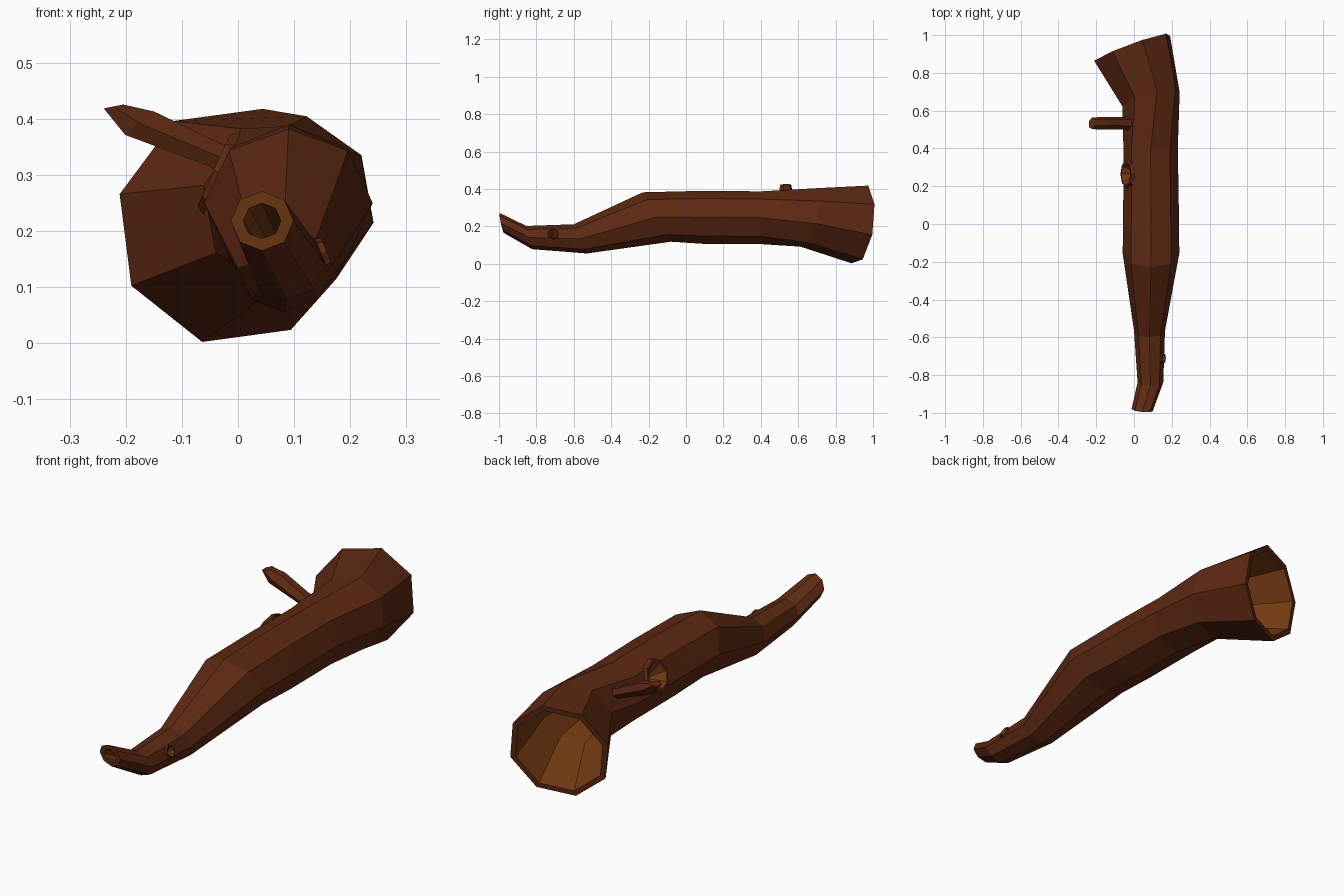
import bpy, bmesh, math
from mathutils import Vector

if "Cube" in bpy.data.objects:
    bpy.data.objects.remove(bpy.data.objects["Cube"])

def material(name, rgb):
    m = bpy.data.materials.new(name)
    m.diffuse_color = (*rgb, 1)
    m.use_nodes = True
    m.node_tree.nodes["Principled BSDF"].inputs["Base Color"].default_value = m.diffuse_color
    return m

BARK = material("bark", (0.11, 0.022, 0.006))
WOOD = material("inner_wood", (0.17, 0.042, 0.006))

def loft(name, loops, mats, cap_start=True, cap_end=True):
    """Skin loops of points; mats holds one material index per span."""
    bm = bmesh.new()
    rows = [[bm.verts.new(p) for p in loop] for loop in loops]
    n = len(rows[0])
    for a, b, mi in zip(rows, rows[1:], mats):
        for k in range(n):
            f = bm.faces.new((a[k], a[(k + 1) % n], b[(k + 1) % n], b[k]))
            f.material_index = mi
    if cap_start:
        bm.faces.new(rows[0]).material_index = mats[0]
    if cap_end:
        bm.faces.new(rows[-1]).material_index = mats[-1]
    bmesh.ops.recalc_face_normals(bm, faces=bm.faces)
    me = bpy.data.meshes.new(name)
    bm.to_mesh(me)
    bm.free()
    me.materials.append(BARK)
    me.materials.append(WOOD)
    ob = bpy.data.objects.new(name, me)
    bpy.context.collection.objects.link(ob)
    return ob

def slice_loop(x, y, z, rx, rz, turn=0, sx=0, sz=0, scale=1):
    """Octagon across the log, leaning by sx / sz."""
    pts = []
    for k in range(8):
        a = math.radians(turn + 45 * k)
        dx, dz = rx * scale * math.cos(a), rz * scale * math.sin(a)
        pts.append((x + dx, y + sx * dx + sz * dz, z + dz))
    return pts

# Trunk outline, thin front tip to wide back end
tip = (0.043, -0.985, 0.218, 0.056, 0.053, 0, -0.1, -0.2)
back = (-0.01, 0.93, 0.21, 0.208, 0.215, -15, 0.36, 0.12)
sections = [
    tip,
    (0.087, -0.838, 0.14, 0.068, 0.062, 0, 0, -0.25),
    (0.082, -0.565, 0.133, 0.082, 0.078, 0, 0, -0.45),
    (0.09, -0.155, 0.25, 0.15, 0.132, 0, 0, -0.57),
    (0.09, 0.10, 0.248, 0.147, 0.142, 0, 0, 0),
    (0.088, 0.40, 0.246, 0.144, 0.141, 0, 0, 0),
    (0.09, 0.66, 0.248, 0.155, 0.16, -12, 0.3, 0.25),
    back,
]
front_hollow = [slice_loop(0.07, -0.87, 0.165, 0.025, 0.025), slice_loop(*tip, scale=0.6)]
back_hollow = [
    slice_loop(*back, scale=0.89),
    slice_loop(0.09, 0.68, 0.248, 0.13, 0.135, -12, 0.3, 0.25),
    slice_loop(0.088, 0.45, 0.246, 0.1, 0.1),
]
trunk = loft("hollow_trunk",
             front_hollow + [slice_loop(*s) for s in sections] + back_hollow,
             [1, 1] + [0] * 8 + [1, 1])

def disc_loop(centre, normal, radius, offset, n=8):
    nrm = Vector(normal).normalized()
    u = Vector((0, 1, 0))
    v = nrm.cross(u)
    c = Vector(centre) + nrm * offset
    return [c + radius * (math.cos(t) * u + math.sin(t) * v)
            for t in (2 * math.pi * k / n for k in range(n))]

def knot(name, centre, normal, r, lip, depth):
    """Raised lip around a conical hole cut in the bark."""
    ring = lambda rad, off: disc_loop(centre, normal, rad, off)
    loft(name, [ring(r * 1.15, -lip), ring(r, lip), ring(r * 0.85, lip),
                ring(r * 0.15, -depth)], [0, 0, 1], cap_start=False)
    cutter = loft(name + "_cutter", [ring(r * 0.95, lip * 3), ring(r * 0.9, 0),
                                     ring(r * 0.2, -depth * 1.05)], [1, 1])
    cutter.hide_render = True
    cutter.hide_set(True)
    mod = trunk.modifiers.new(name, "BOOLEAN")
    mod.operation = "DIFFERENCE"
    mod.solver = "EXACT"
    mod.object = cutter

knot("left_knot_hole", (-0.036, 0.265, 0.305), (-0.91, 0, 0.41), 0.07, 0.008, 0.05)
knot("right_knot_hole", (0.152, -0.71, 0.160), (0.92, 0, 0.38), 0.027, 0.007, 0.018)

# Side branch stub, six sided, ending in a slanted break
def branch_loop(x, z, ry, dx, dz):
    return [(x + dx * math.sin(a), 0.533 + ry * math.cos(a) + 0.25 * dx * math.sin(a), z + dz * math.sin(a))
            for a in (math.radians(60 * k) for k in range(6))]

loft("side_branch", [
    branch_loop(0.03, 0.305, 0.038, 0.02, 0.03),
    branch_loop(-0.04, 0.335, 0.034, 0.015, 0.022),
    branch_loop(-0.175, 0.392, 0.034, 0.03, 0.024),
    branch_loop(-0.222, 0.422, 0.030, 0.02, 0.004),
], [0, 0, 0])
